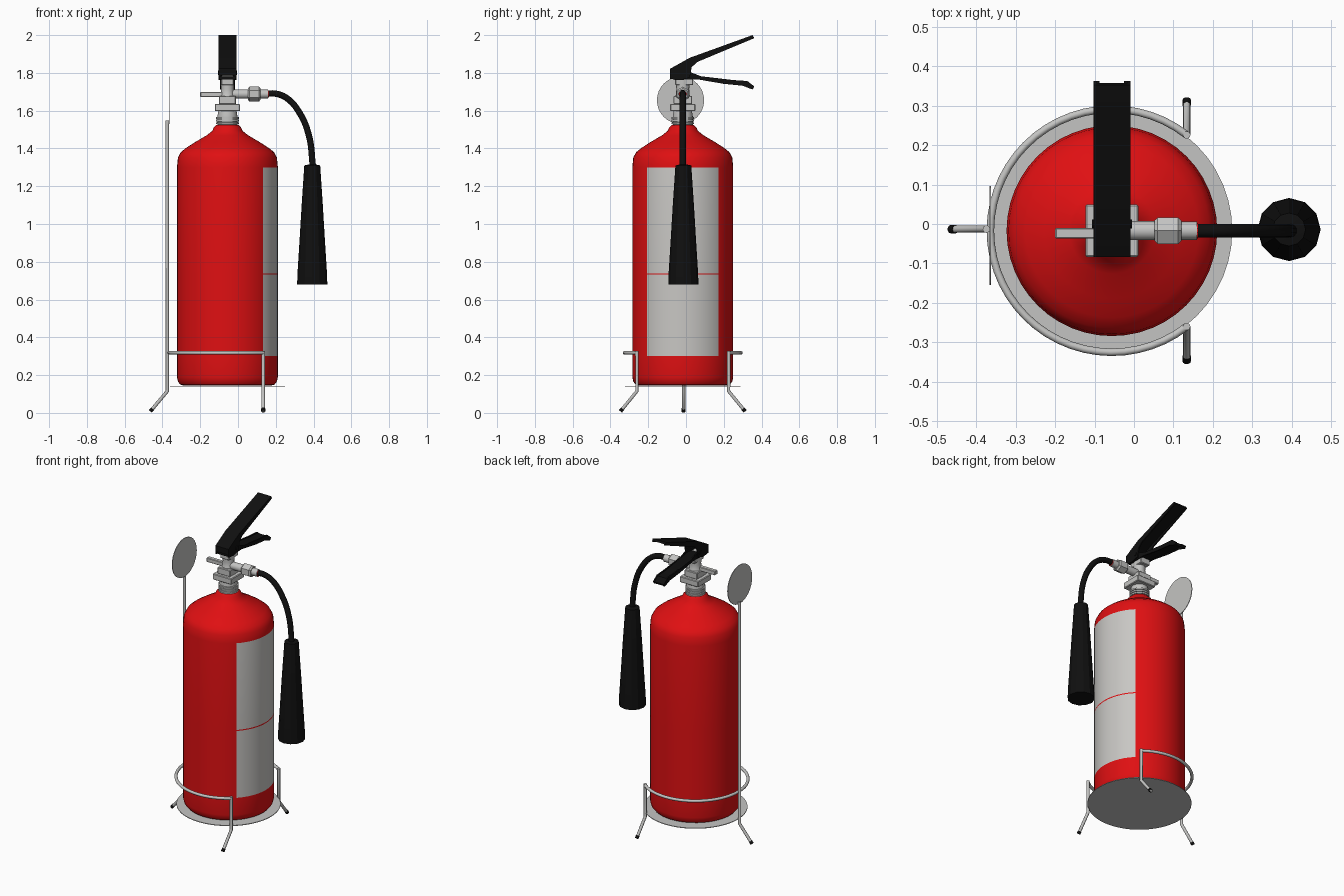
import bpy, bmesh, math
from mathutils import Vector, Matrix

if "Cube" in bpy.data.objects:
    bpy.data.objects.remove(bpy.data.objects["Cube"])

CX, CY = -0.056, -0.017      # cylinder axis


def mat(name, r, g, b):
    m = bpy.data.materials.new(name)
    m.diffuse_color = (r, g, b, 1)
    m.use_nodes = True
    m.node_tree.nodes["Principled BSDF"].inputs["Base Color"].default_value = m.diffuse_color
    return m


RED = mat("red paint", 0.74, 0.005, 0.006)
LABEL = mat("label grey", 0.58, 0.57, 0.55)
METAL = mat("silver metal", 0.55, 0.55, 0.54)
BLACK = mat("black rubber", 0.005, 0.005, 0.005)


def finish(name, bm, mats, angle=35):
    bmesh.ops.recalc_face_normals(bm, faces=bm.faces)
    me = bpy.data.meshes.new(name)
    bm.to_mesh(me)
    bm.free()
    ob = bpy.data.objects.new(name, me)
    bpy.context.collection.objects.link(ob)
    for m in mats:
        me.materials.append(m)
    smooth(ob, angle)
    return ob


def smooth(ob, angle=35):
    bpy.ops.object.select_all(action='DESELECT')
    ob.select_set(True)
    bpy.context.view_layer.objects.active = ob
    bpy.ops.object.shade_smooth_by_angle(angle=math.radians(angle))


def lathe(name, prof, n, mats, origin=(CX, CY, 0), axis='Z', angle=35, rule=None):
    """Revolve (radius, height) points about an axis, capping both ends."""
    bm = bmesh.new()
    rings = [[bm.verts.new((r * math.cos(2 * math.pi * i / n), r * math.sin(2 * math.pi * i / n), h))
              for i in range(n)] for r, h in prof]
    for a, b in zip(rings, rings[1:]):
        for i in range(n):
            j = (i + 1) % n
            bm.faces.new((a[i], a[j], b[j], b[i]))
    bm.faces.new(rings[0])
    bm.faces.new(rings[-1])
    if rule:
        for f in bm.faces:
            f.material_index = rule(f.calc_center_median())
    rot = Matrix.Rotation(math.pi / 2, 4, 'Y') if axis == 'X' else Matrix()
    bm.transform(Matrix.Translation(origin) @ rot)
    return finish(name, bm, mats, angle)


def box(name, x, y, z, m, bevel=0.004):
    bm = bmesh.new()
    bmesh.ops.create_cube(bm, size=1)
    for v in bm.verts:
        v.co = Vector([(a + b) / 2 + c * (b - a) for c, (a, b) in zip(v.co, (x, y, z))])
    bmesh.ops.bevel(bm, geom=bm.edges[:], offset=bevel, segments=1, affect='EDGES')
    return finish(name, bm, [m])


def side_plate(name, yz, x0, x1, m):
    """Extrude a side-view outline across x."""
    bm = bmesh.new()
    f = bm.faces.new([bm.verts.new((x0, y, z)) for y, z in yz])
    ext = bmesh.ops.extrude_face_region(bm, geom=[f])
    bmesh.ops.translate(bm, vec=(x1 - x0, 0, 0),
                        verts=[v for v in ext['geom'] if isinstance(v, bmesh.types.BMVert)])
    return finish(name, bm, [m])


def tube(name, pts, r, m, curved=False):
    cu = bpy.data.curves.new(name, 'CURVE')
    cu.dimensions = '3D'
    cu.bevel_depth, cu.bevel_resolution, cu.use_fill_caps = r, 3, True
    cu.resolution_u = 6
    if curved:
        sp = cu.splines.new('BEZIER')
        sp.bezier_points.add(len(pts) - 1)
        for p, co in zip(sp.bezier_points, pts):
            p.co = co
            p.handle_left_type = p.handle_right_type = 'AUTO'
    else:
        sp = cu.splines.new('POLY')
        sp.points.add(len(pts) - 1)
        for p, co in zip(sp.points, pts):
            p.co = (*co, 1)
    cu.materials.append(m)
    ob = bpy.data.objects.new(name, cu)
    bpy.context.collection.objects.link(ob)
    bpy.ops.object.select_all(action='DESELECT')
    ob.select_set(True)
    bpy.context.view_layer.objects.active = ob
    bpy.ops.object.convert(target='MESH')
    smooth(bpy.context.object, 50)


# Cylinder body with a label on the +x quarter and a thin red line across it
def label_rule(c):
    on_side = abs(math.atan2(c.y, c.x)) < math.pi / 4 and c.x > 0.2
    return int(on_side and 0.30 < c.z < 1.30 and not 0.732 < c.z < 0.739)


lathe("cylinder_body", [(0.232, 0.145), (0.25, 0.15), (0.262, 0.166), (0.267, 0.19), (0.267, 0.30),
      (0.267, 0.732), (0.267, 0.739), (0.267, 1.30), (0.262, 1.352), (0.247, 1.38), (0.22, 1.402),
      (0.172, 1.433), (0.109, 1.47), (0.08, 1.493), (0.073, 1.51), (0.06, 1.523)],
      48, [RED, LABEL], rule=label_rule)

# Threaded neck, valve block and stem
thread = []
for k in range(4):
    z = 1.515 + k * 0.014
    thread += [(0.060, z), (0.060, z + 0.009), (0.053, z + 0.010), (0.053, z + 0.013)]
lathe("neck_thread", thread + [(0.048, 1.60)], 24, [METAL])
box("valve_flange", (CX - 0.067, CX + 0.067), (CY - 0.067, CY + 0.067), (1.597, 1.636), METAL)
lathe("valve_body", [(0.045, 1.63), (0.045, 1.665), (0.036, 1.685), (0.034, 1.715), (0.036, 1.74),
      (0.036, 1.775)], 16, [METAL])
box("valve_block", (CX - 0.045, CX + 0.045), (CY - 0.05, CY + 0.05), (1.635, 1.678), METAL)
box("lever_mount", (CX - 0.033, CX + 0.033), (CY - 0.04, CY + 0.055), (1.735, 1.785), METAL)
box("side_rod", (-0.20, CX), (-0.037, -0.010), (1.673, 1.700), METAL, 0.003)

# Outlet, hex nut and ferrule along +x
OUT = (0, CY, 1.688)
lathe("outlet_pipe", [(0.024, CX), (0.024, 0.06)], 16, [METAL], OUT, 'X')
lathe("hex_nut", [(0.03, 0.052), (0.039, 0.06), (0.039, 0.112), (0.03, 0.12)], 6, [METAL], OUT, 'X', 20)
lathe("ferrule", [(0.023, 0.11), (0.023, 0.16)], 12, [METAL], OUT, 'X')
lathe("ferrule_seal", [(0.020, 0.16), (0.020, 0.162)], 12, [RED], OUT, 'X')

# Hose and discharge horn
tube("hose", [(0.155, CY, 1.69), (0.20, CY, 1.69), (0.26, CY, 1.665), (0.325, CY, 1.59),
              (0.375, CY, 1.47), (0.397, CY, 1.30)], 0.0175, BLACK, True)
lathe("discharge_horn", [(0.08, 0.68), (0.078, 0.74), (0.068, 0.90), (0.056, 1.10), (0.046, 1.25),
      (0.042, 1.31), (0.02, 1.315)], 12, [BLACK], (0.393, -0.014, 0), angle=20)

# Upper lever and lower grip, each a folded channel
HW, T = 0.047, 0.008
side_plate("upper_lever_top", [(-0.084, 1.785), (-0.084, 1.822), (0.02, 1.88), (0.352, 2.0),
           (0.357, 1.988), (0.025, 1.866), (-0.076, 1.815), (-0.076, 1.785)], CX - HW, CX + HW, BLACK)
side_plate("lower_grip_plate", [(-0.07, 1.765), (0.02, 1.775), (0.25, 1.742), (0.32, 1.738),
           (0.352, 1.714), (0.357, 1.726), (0.325, 1.752), (0.25, 1.756), (0.02, 1.79), (-0.07, 1.78)],
           CX - HW + T, CX + HW - T, BLACK)
for tag, s in (("left", -1), ("right", 1)):
    xo, xi = CX + s * HW, CX + s * (HW - T)
    side_plate("upper_lever_side_" + tag, [(-0.084, 1.768), (-0.084, 1.822), (0.02, 1.88), (0.352, 2.0),
               (0.362, 1.984), (0.06, 1.858), (0.03, 1.83), (0.02, 1.775), (-0.03, 1.762)], xo, xi, BLACK)
    side_plate("lower_grip_side_" + tag, [(-0.06, 1.762), (-0.06, 1.80), (0.02, 1.805), (0.08, 1.782),
               (0.25, 1.762), (0.325, 1.757), (0.362, 1.728), (0.352, 1.712), (0.30, 1.732),
               (0.20, 1.742), (0.06, 1.766)], xi, CX + s * (HW - 2 * T), BLACK)
    lathe("lever_pivot_" + tag, [(0.012, -0.004), (0.012, 0.004)], 12, [BLACK], (xo, 0.0, 1.80), 'X')

# Stand: base plate, ring with two front legs, and a pole leg
lathe("base_plate", [(0.305, 0.137), (0.305, 0.141)], 48, [METAL])
R, Z = 0.308, 0.318
W = 0.0095


def arc(a):
    return (CX + R * math.cos(math.radians(a)), CY + R * math.sin(math.radians(a)), Z)


A = 52
tube("stand_ring", [arc(A + (360 - 2 * A) * i / 40) for i in range(41)], W, METAL)
LX, LY = arc(A)[0], R * math.sin(math.radians(A))
for tag, s in (("right", -1), ("left", 1)):
    top, knee, foot = [Vector((LX, CY + s * d, z)) for d, z in ((LY, Z + W), (LY, 0.115), (0.33, 0.008))]
    tube("stand_leg_" + tag, [top, knee, foot], W, METAL)
    tube("foot_tip_" + tag, [knee.lerp(foot, 0.87), foot], W + 0.0015, BLACK)
PX = -0.374
knee, foot = Vector((PX, CY + 0.004, 0.115)), Vector((-0.464, CY + 0.004, 0.008))
tube("pole_leg", [Vector((PX, CY + 0.004, 1.548)), knee, foot], W, METAL)
tube("foot_tip_pole", [knee.lerp(foot, 0.87), foot], W + 0.0015, BLACK)

# Round sign on top of the pole
lathe("sign_disc", [(0.125, -0.002), (0.125, 0.002)], 32, [METAL], (-0.364, -0.029, 1.655), 'X')
